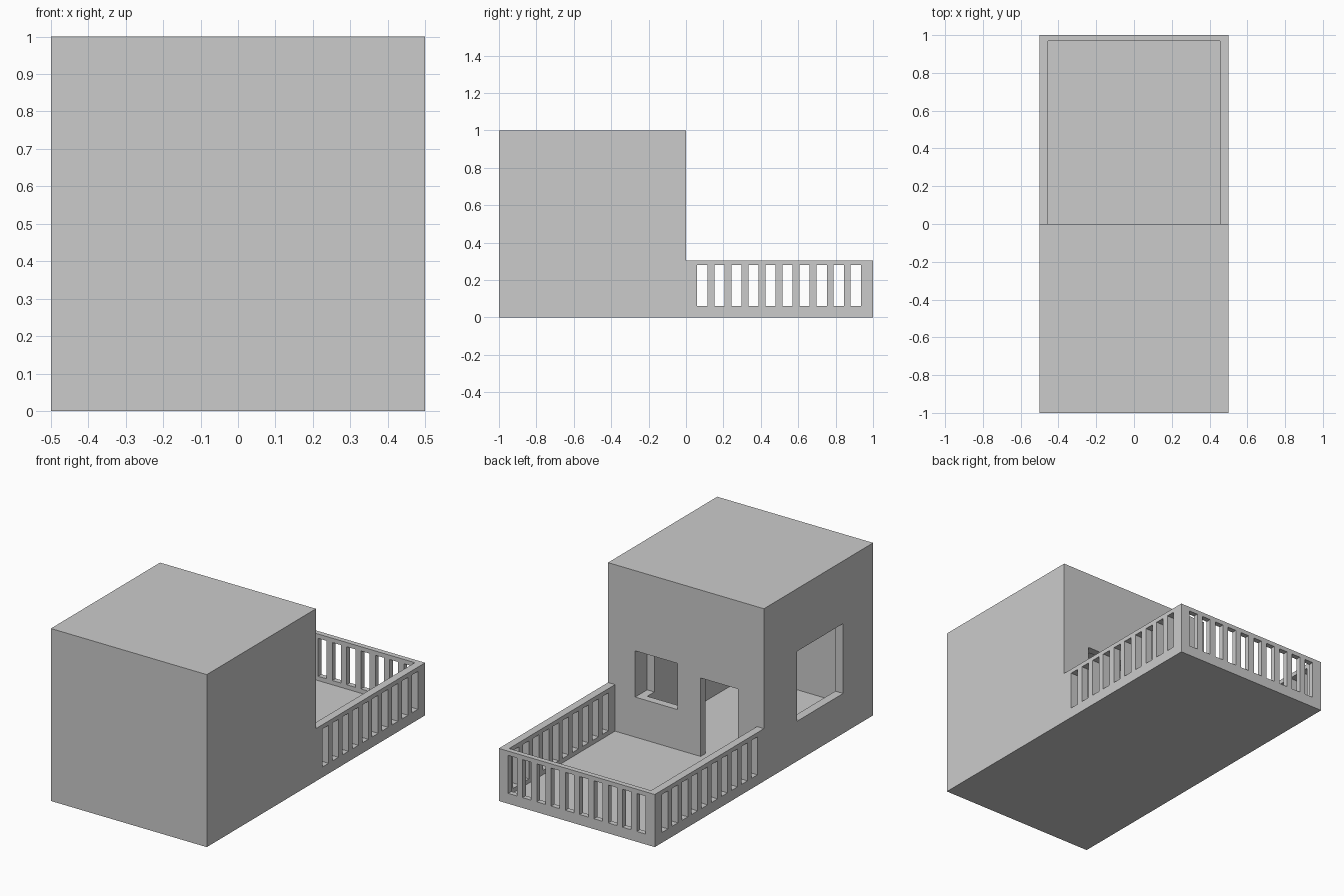
import bpy, bmesh
from mathutils import Matrix, Vector

if "Cube" in bpy.data.objects:
    bpy.data.objects.remove(bpy.data.objects["Cube"])

FLOOR = 0.035


def new_object(name, bm):
    bmesh.ops.recalc_face_normals(bm, faces=bm.faces)
    mesh = bpy.data.meshes.new(name)
    bm.to_mesh(mesh)
    bm.free()
    obj = bpy.data.objects.new(name, mesh)
    bpy.context.collection.objects.link(obj)
    return obj


def add_box(bm, x, y, z):
    """Box from (min, max) ranges on each axis."""
    size = [r[1] - r[0] for r in (x, y, z)]
    mid = Vector([(r[0] + r[1]) / 2 for r in (x, y, z)])
    bmesh.ops.create_cube(bm, size=1, matrix=Matrix.Translation(mid) @ Matrix.Diagonal((*size, 1)))


def cut(target, name, boxes):
    """Subtract a set of separate boxes from the target."""
    bm = bmesh.new()
    for b in boxes:
        add_box(bm, *b)
    cutter = new_object(name, bm)
    cutter.hide_render = True
    mod = target.modifiers.new(name, 'BOOLEAN')
    mod.operation = 'DIFFERENCE'
    mod.solver = 'EXACT'
    mod.object = cutter
    bpy.context.view_layer.objects.active = target
    bpy.ops.object.modifier_apply(modifier=mod.name)
    bpy.data.objects.remove(cutter, do_unlink=True)


# House block and terrace block as one stepped profile
profile = [(-1, 0), (1, 0), (1, 0.305), (0, 0.305), (0, 1), (-1, 1)]
bm = bmesh.new()
face = bm.faces.new([bm.verts.new((-0.5, y, z)) for y, z in profile])
side = bmesh.ops.extrude_face_region(bm, geom=[face])['geom']
bmesh.ops.translate(bm, vec=(1, 0, 0), verts=[v for v in side if isinstance(v, bmesh.types.BMVert)])
house = new_object("house_with_terrace", bm)

# Terrace well inside the railing, and the room inside the house
cut(house, "terrace_well", [((-0.455, 0.455), (0, 0.97), (FLOOR, 0.5))])
cut(house, "room", [((-0.45, 0.28), (-0.97, -0.045), (FLOOR, 0.965))])

# Door, terrace window and side window
cut(house, "openings", [
    ((-0.332, -0.094), (-0.1, 0.05), (FLOOR, 0.49)),
    ((0.055, 0.326), (-0.11, 0.05), (0.267, 0.535)),
    ((-0.6, -0.4), (-0.725, -0.303), (0.232, 0.637)),
])

# Railing slots: ten along each side, ten across the end
W, SLOT_Z = 0.0275, (0.06, 0.28)
side_slots = [((-0.6, 0.6), (c - W, c + W), SLOT_Z) for c in (0.0875 + 0.0911 * i for i in range(10))]
end_slots = [((c - W, c + W), (0.95, 1.1), SLOT_Z) for c in (0.0917 * (i - 4.5) for i in range(10))]
cut(house, "railing_slots", side_slots + end_slots)
